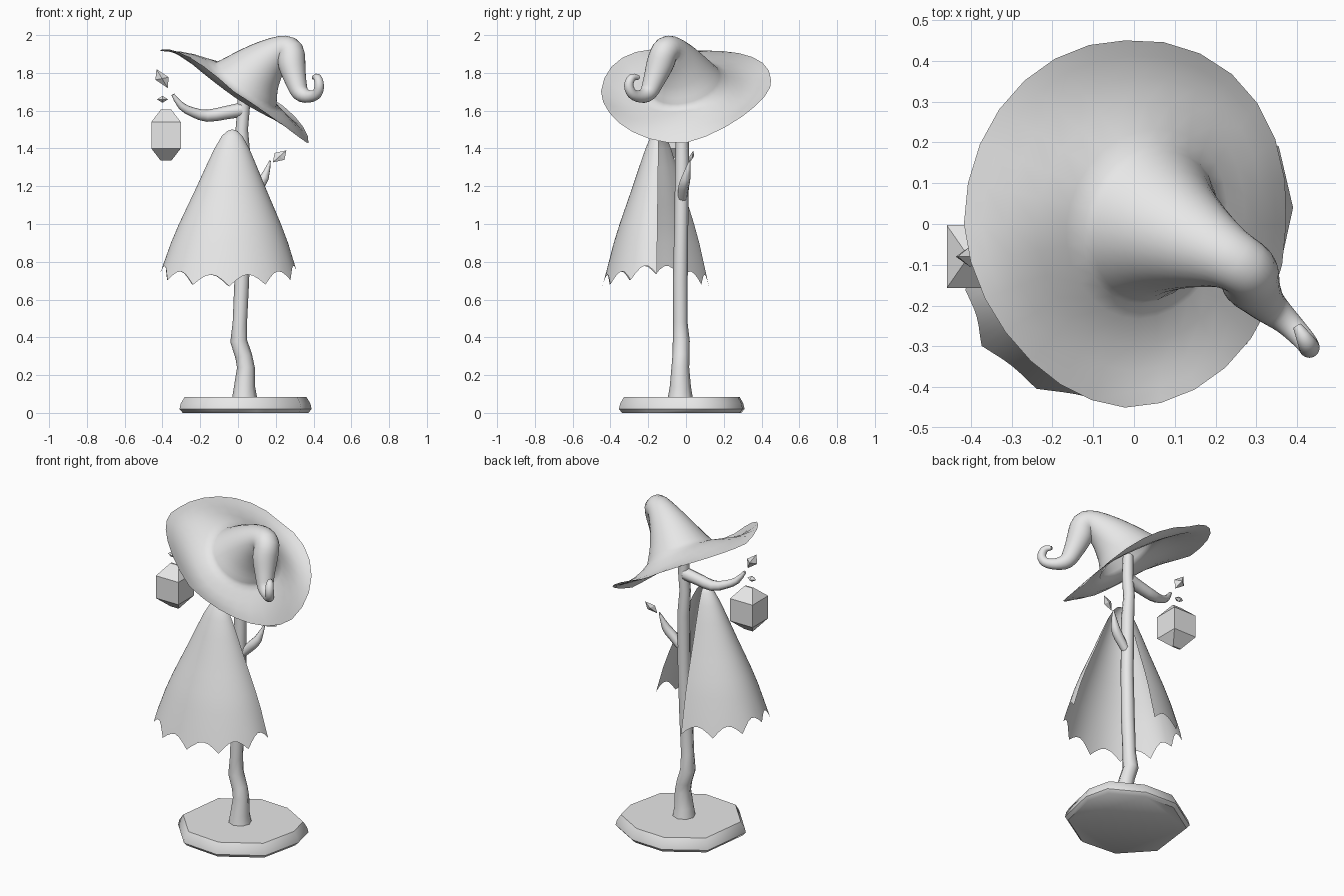
import bpy
import bmesh
from math import sin, cos, pi, radians
from mathutils import Vector

cube = bpy.data.objects.get("Cube")
if cube:
    bpy.data.objects.remove(cube, do_unlink=True)

grey = bpy.data.materials.new("plain grey")
grey.use_nodes = True
grey.diffuse_color = (0.8, 0.8, 0.8, 1)
grey.node_tree.nodes["Principled BSDF"].inputs["Base Color"].default_value = grey.diffuse_color


def finish(name, bm, angle=None):
    """Turn a bmesh into a named object; smooth it below the given angle."""
    bmesh.ops.recalc_face_normals(bm, faces=bm.faces)
    mesh = bpy.data.meshes.new(name)
    bm.to_mesh(mesh)
    bm.free()
    mesh.materials.append(grey)
    obj = bpy.data.objects.new(name, mesh)
    bpy.context.collection.objects.link(obj)
    if angle:
        bpy.ops.object.select_all(action='DESELECT')
        obj.select_set(True)
        bpy.context.view_layer.objects.active = obj
        bpy.ops.object.shade_smooth_by_angle(angle=radians(angle))


def hull(name, points, angle=None):
    """Convex solid around the points."""
    bm = bmesh.new()
    for p in points:
        bm.verts.new(p)
    bmesh.ops.convex_hull(bm, input=bm.verts)
    bmesh.ops.dissolve_limit(bm, angle_limit=radians(1), verts=bm.verts, edges=bm.edges)
    finish(name, bm, angle)


def skin(name, rings, closed=True, cap_start=False, cap_end=False):
    """Bridge rows of points with quads."""
    bm = bmesh.new()
    rows = [[bm.verts.new(p) for p in ring] for ring in rings]
    n = len(rows[0])
    for low, high in zip(rows, rows[1:]):
        for i in range(n if closed else n - 1):
            k = (i + 1) % n
            bm.faces.new((low[i], low[k], high[k], high[i]))
    if cap_start:
        bm.faces.new(rows[0])
    if cap_end:
        bm.faces.new(rows[-1])
    finish(name, bm, 65)


def refine(path, steps):
    """Round off a path of (x, y, z, radius) with a Catmull-Rom spline."""
    pts = [Vector(p) for p in path]
    pts = [pts[0]] + pts + [pts[-1]]
    out = []
    for a, b, c, d in zip(pts, pts[1:], pts[2:], pts[3:]):
        for s in range(steps):
            t = s / steps
            out.append(b + ((c - a) * t + (2 * a - 5 * b + 4 * c - d) * t**2
                            + (3 * b - a - 3 * c + d) * t**3) / 2)
    return out + [pts[-1]]


def tube_rings(path, sides, side, steps=1):
    """Circles along a path, carried without twist."""
    pts = refine(path, steps)
    side = Vector(side)
    rings = []
    for i, p in enumerate(pts):
        ahead = pts[min(i + 1, len(pts) - 1)].xyz - pts[max(i - 1, 0)].xyz
        ahead.normalize()
        side = (side - ahead * side.dot(ahead)).normalized()
        other = ahead.cross(side)
        rings.append([p.xyz + p.w * (side * cos(2 * pi * k / sides) + other * sin(2 * pi * k / sides))
                      for k in range(sides)])
    return rings


def branch(name, path, side, steps):
    skin(name, tube_rings(path, 8, side, steps), cap_start=True, cap_end=True)


# Base: irregular slab with a chamfered rim
outline = [(.355, .19), (.39, .04), (.335, -.21), (.1, -.355), (-.14, -.335),
           (-.31, -.15), (-.27, .17), (-.05, .31), (.16, .3)]
mid = Vector((.04, -.02))
base_points = []
for z, scale in ((0, .95), (.02, 1), (.05, .98), (.085, .92)):
    for corner in outline:
        p = mid + (Vector(corner) - mid) * scale
        base_points.append((p.x, p.y, z))
hull("base", base_points, 50)

# Knotted trunk and its two branches
branch("trunk", [(.035, -.03, .07, .068), (.035, -.03, .14, .056), (.042, -.03, .24, .047),
                 (.03, -.027, .3, .045), (.004, -.025, .38, .045), (.01, -.03, .48, .038),
                 (.02, -.03, .7, .039), (.03, -.025, 1, .037), (.03, -.02, 1.35, .037),
                 (.02, -.02, 1.5, .033), (.03, -.02, 1.62, .033), (.027, -.02, 1.76, .03)],
       (1, 0, 0), 1)
branch("right_branch", [(.02, -.02, 1.605, .038), (-.07, -.025, 1.588, .035),
                        (-.165, -.03, 1.573, .032), (-.24, -.055, 1.592, .025),
                        (-.3, -.075, 1.625, .02), (-.345, -.09, 1.685, .009)], (0, 1, 0), 2)
branch("left_branch", [(.03, -.02, 1.12, .022), (.1, -.013, 1.195, .028),
                       (.14, 0, 1.245, .024), (.17, .02, 1.335, .004)], (0, 1, 0), 2)

# Cape: flared open sheet, hem cut into scallops
profile = [(1.5, .003), (1.492, .028), (1.465, .055), (1.4, .092), (1.3, .137),
           (1.2, .18), (1.1, .225), (1, .27), (.9, .31)]
scallops, cuts = 9, 6
columns = scallops * cuts + 1
cape_rows = [[] for _ in range(len(profile) + 1)]
for j in range(columns):
    a = radians(90 + 271 * j / (columns - 1))
    hem = .735 - .065 * abs(sin(a)) + .06 * sin(pi * (j % cuts) / cuts)
    hem_radius = .31 + (.9 - hem) * .33
    for row, (z, r) in zip(cape_rows, profile + [(hem, hem_radius)]):
        drop = (1.5 - z) / .8
        row.append((-.03 - .02 * drop + r * cos(a), -.145 - .015 * drop + .73 * r * sin(a), z))
skin("cape", cape_rows, closed=False)

# Hat: tilted brim running into a bent cone with a curled tip
SIDES = 28
cone = tube_rings([(.04, 0, 1.735, .2), (.09, -.02, 1.8, .155), (.16, -.05, 1.87, .112),
                   (.235, -.085, 1.92, .078), (.278, -.113, 1.91, .072), (.285, -.138, 1.845, .072),
                   (.305, -.17, 1.76, .057), (.33, -.2, 1.695, .045), (.375, -.24, 1.675, .033),
                   (.418, -.285, 1.69, .027), (.43, -.303, 1.735, .025), (.42, -.285, 1.775, .021),
                   (.4, -.25, 1.775, .011)],
                  SIDES, (.85, 0, -.525), 3)
# The brim's front and back edges curl up, its middle sags
brim = [[] for _ in range(5)]
for k, inner in enumerate(cone[0]):
    a = 2 * pi * k / SIDES
    lift = sin(a) ** 2
    corner = max(0, sin(2 * a))
    rim = Vector((-.022 + .395 * cos(a) + .016 * corner, .45 * sin(a) + .016 * corner,
                  1.672 - .243 * cos(a) + .03 * sin(a) + .06 * lift + .045 * corner))
    sag = Vector((0, 0, .06 * lift + .03 * corner - .02))
    for ring, t in zip(brim, (0, .15, .35, .6, .85)):
        ring.append(rim.lerp(inner, t) - sag * sin(pi * t))
skin("hat", brim + cone, cap_end=True)

# Lantern: square body with ridged top and bottom
lantern = Vector((-.381, -.08, 1.47))
hull("lantern", [lantern + Vector((sx * w, sy * d, sz * h))
                 for w, d, h in ((.078, .077, .07), (.028, .005, .135))
                 for sx in (-1, 1) for sy in (-1, 1) for sz in (-1, 1)])

# Floating shards: centre and three half-diagonals
shards = {
    "upper_shard": ((-.402, -.08, 1.77), (-.03, 0, .05), (.035, 0, .007), (0, .025, 0)),
    "lower_shard": ((-.4, -.08, 1.66), (.03, 0, 0), (0, 0, .018), (0, .022, 0)),
    "left_shard": ((.22, .03, 1.358), (.036, .01, .032), (.026, 0, -.018), (0, .012, 0)),
}
for name, (centre, *axes) in shards.items():
    hull(name, [Vector(centre) + Vector(axis) * s for axis in axes for s in (-1, 1)])
